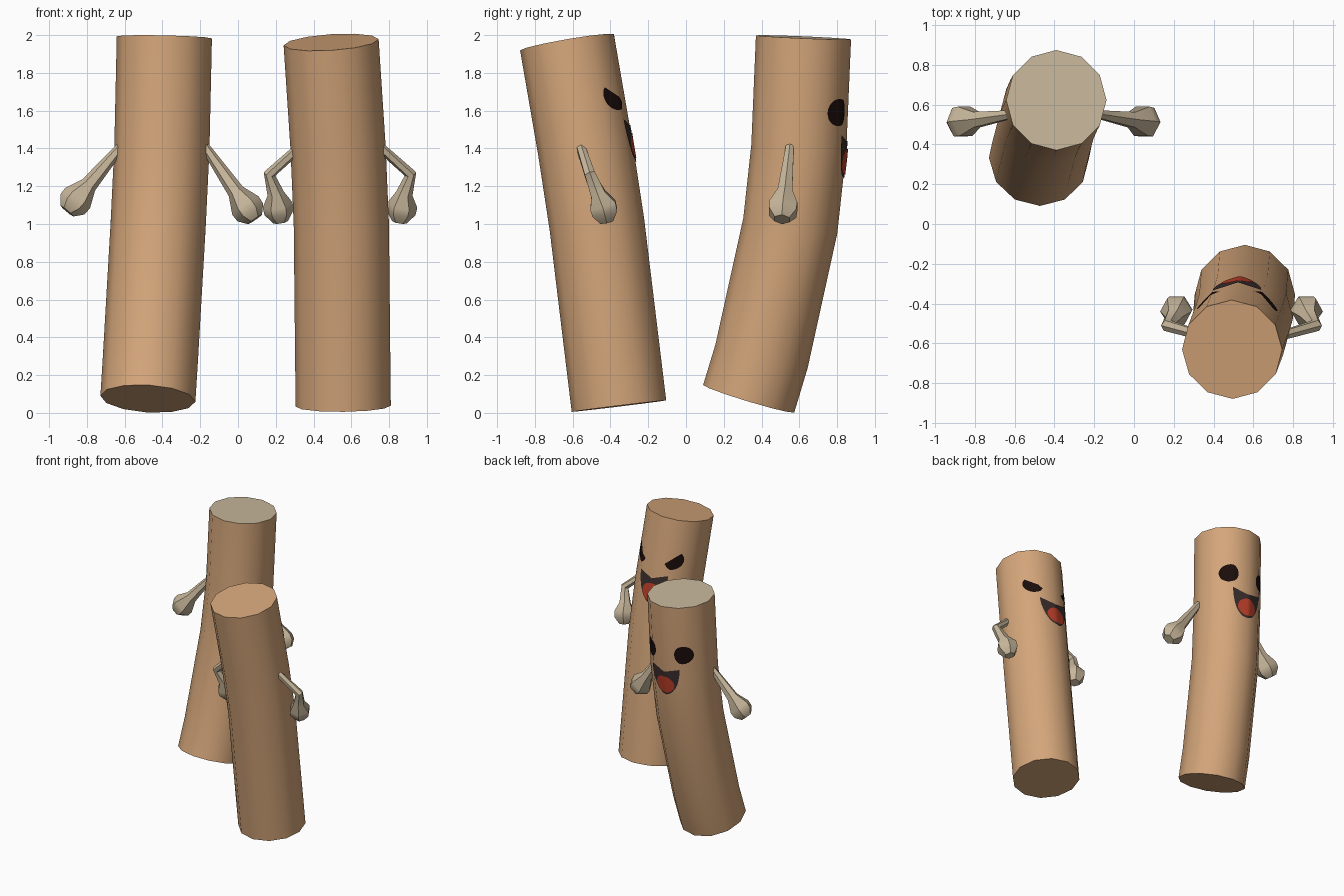
import bpy, bmesh, math
from mathutils import Vector
from mathutils.bvhtree import BVHTree

if "Cube" in bpy.data.objects:
    bpy.data.objects.remove(bpy.data.objects["Cube"])


def material(name, color):
    m = bpy.data.materials.new(name)
    m.use_nodes = True
    m.diffuse_color = (*color, 1)
    bsdf = next(n for n in m.node_tree.nodes if n.type == 'BSDF_PRINCIPLED')
    bsdf.inputs["Base Color"].default_value = (*color, 1)
    return m


TAN = material("tan", (0.66, 0.38, 0.195))
BEIGE = material("beige", (0.58, 0.475, 0.33))
BLACK = material("eye_black", (0.01, 0.004, 0.003))
DARK = material("mouth_dark", (0.042, 0.026, 0.026))
RED = material("tongue_red", (0.51, 0.05, 0.022))


def finish(name, bm, mats):
    mesh = bpy.data.meshes.new(name)
    bm.to_mesh(mesh)
    bm.free()
    for m in mats:
        mesh.materials.append(m)
    for p in mesh.polygons:
        p.use_smooth = True
    mesh.set_sharp_from_angle(angle=math.radians(45))
    obj = bpy.data.objects.new(name, mesh)
    bpy.context.collection.objects.link(obj)
    return obj


def sweep(path, radii, sides):
    """Capped tube through the path points, one ring per point."""
    bm = bmesh.new()
    pts = [Vector(p) for p in path]
    rings = []
    for i, p in enumerate(pts):
        steps = [(b - a).normalized() for a, b in zip(pts, pts[1:])]
        t = (steps[max(i - 1, 0)] + steps[min(i, len(steps) - 1)]).normalized()
        u = Vector((0, 1, 0)).cross(t).normalized()
        v = t.cross(u)
        angles = [math.tau * k / sides for k in range(sides)]
        rings.append([bm.verts.new(p + radii[i] * (u * math.cos(a) + v * math.sin(a)))
                      for a in angles])
    for r, s in zip(rings, rings[1:]):
        for k in range(sides):
            n = (k + 1) % sides
            bm.faces.new((r[k], r[n], s[n], s[k]))
    bm.faces.new(rings[0][::-1])
    bm.faces.new(rings[-1])
    bmesh.ops.recalc_face_normals(bm, faces=bm.faces)
    return bm


def plate(name, outline, tree, mat, lift):
    """Flat outline in x and z, cut into strips and laid on the back of a body."""
    bm = bmesh.new()
    bm.faces.new([bm.verts.new((x, 0, z)) for x, z in outline])
    for axis in (0, 2):
        low = min(p[axis // 2] for p in outline)
        high = max(p[axis // 2] for p in outline)
        count = int((high - low) / 0.02) + 1
        for k in range(1, count):
            co, no = Vector(), Vector()
            co[axis] = low + (high - low) * k / count
            no[axis] = 1
            bmesh.ops.bisect_plane(bm, geom=bm.verts[:] + bm.edges[:] + bm.faces[:],
                                   plane_co=co, plane_no=no)
    for v in bm.verts:
        hit, normal, _, _ = tree.ray_cast(Vector((v.co.x, 3, v.co.z)), Vector((0, -1, 0)))
        if hit:
            v.co = hit + Vector((0, lift, 0))
    bmesh.ops.recalc_face_normals(bm, faces=bm.faces)
    if sum(f.normal.y for f in bm.faces) < 0:
        bmesh.ops.reverse_faces(bm, faces=bm.faces)
    return finish(name, bm, [mat])


def arc(cx, cz, rx, rz, start=0, end=math.tau, n=24):
    return [(cx + rx * math.cos(start + (end - start) * k / n),
             cz + rz * math.sin(start + (end - start) * k / n)) for k in range(n)]


def figure(name, path, face_x, rise, angry, beige_top, arms):
    # Trunk
    bm = sweep(path, [0.252] * len(path), 12)
    tree = BVHTree.FromBMesh(bm)
    if beige_top:
        max(bm.faces, key=lambda f: f.calc_center_median().z).material_index = 1
    finish(name + "_body", bm, [TAN, BEIGE])

    # Eyes, cut off by a slanted brow line when angry
    for side, label in ((1, "left"), (-1, "right")):
        eye = arc(0, 0, 0.06, 0.072)
        if angry:
            eye = [(x, min(z, 0.015 + 0.8 * x)) for x, z in eye]
        eye = [(face_x + side * (0.143 + x), 1.59 + rise + z) for x, z in eye]
        plate(f"{name}_{label}_eye", eye, tree, BLACK, 0.005)

    # Mouth and tongue
    corner = 1.47 + rise
    mouth = arc(face_x, corner, 0.122, 0.225, math.pi, math.tau)
    mouth += [(face_x + 0.122, corner), (face_x, corner - 0.035)]
    plate(name + "_mouth", mouth, tree, DARK, 0.005)
    plate(name + "_tongue", arc(face_x, 1.33 + rise, 0.08, 0.068), tree, RED, 0.009)

    # Arms ending in blunt fists
    for label, (points, radii) in arms.items():
        finish(f"{name}_{label}_arm", sweep(points, radii, 6), [BEIGE])


def straight_arm(shoulder, hand):
    s, h = Vector(shoulder), Vector(hand)
    d = (h - s).normalized()
    return ([s, h - d * 0.1, h - d * 0.01, h + d * 0.035, h + d * 0.08],
            [0.024, 0.045, 0.085, 0.083, 0.045])


def bent_arm(x, side):
    path = [(x + side * dx, y, z) for dx, y, z in (
        (0.225, -0.555, 1.40), (0.378, -0.51, 1.265), (0.345, -0.465, 1.16),
        (0.335, -0.44, 1.10), (0.328, -0.43, 1.06), (0.32, -0.42, 1.01))]
    return path, [0.026, 0.032, 0.045, 0.08, 0.078, 0.04]


# Curved figure with straight arms
figure("curved",
       [(-0.477, 0.332, 0.075), (-0.463, 0.40, 0.30), (-0.423, 0.552, 0.99),
        (-0.403, 0.597, 1.40), (-0.39, 0.622, 1.988)],
       -0.397, 0, False, True,
       {"right": straight_arm((-0.62, 0.55, 1.41), (-0.855, 0.515, 1.13)),
        "left": straight_arm((-0.175, 0.55, 1.41), (0.045, 0.515, 1.09))})

# Leaning figure with bent arms
figure("leaning",
       [(0.557, -0.355, 0.036), (0.547, -0.472, 1.0), (0.53, -0.533, 1.40),
        (0.493, -0.63, 1.962)],
       0.518, 0.085, True, False,
       {"right": bent_arm(0.545, -1), "left": bent_arm(0.535, 1)})
